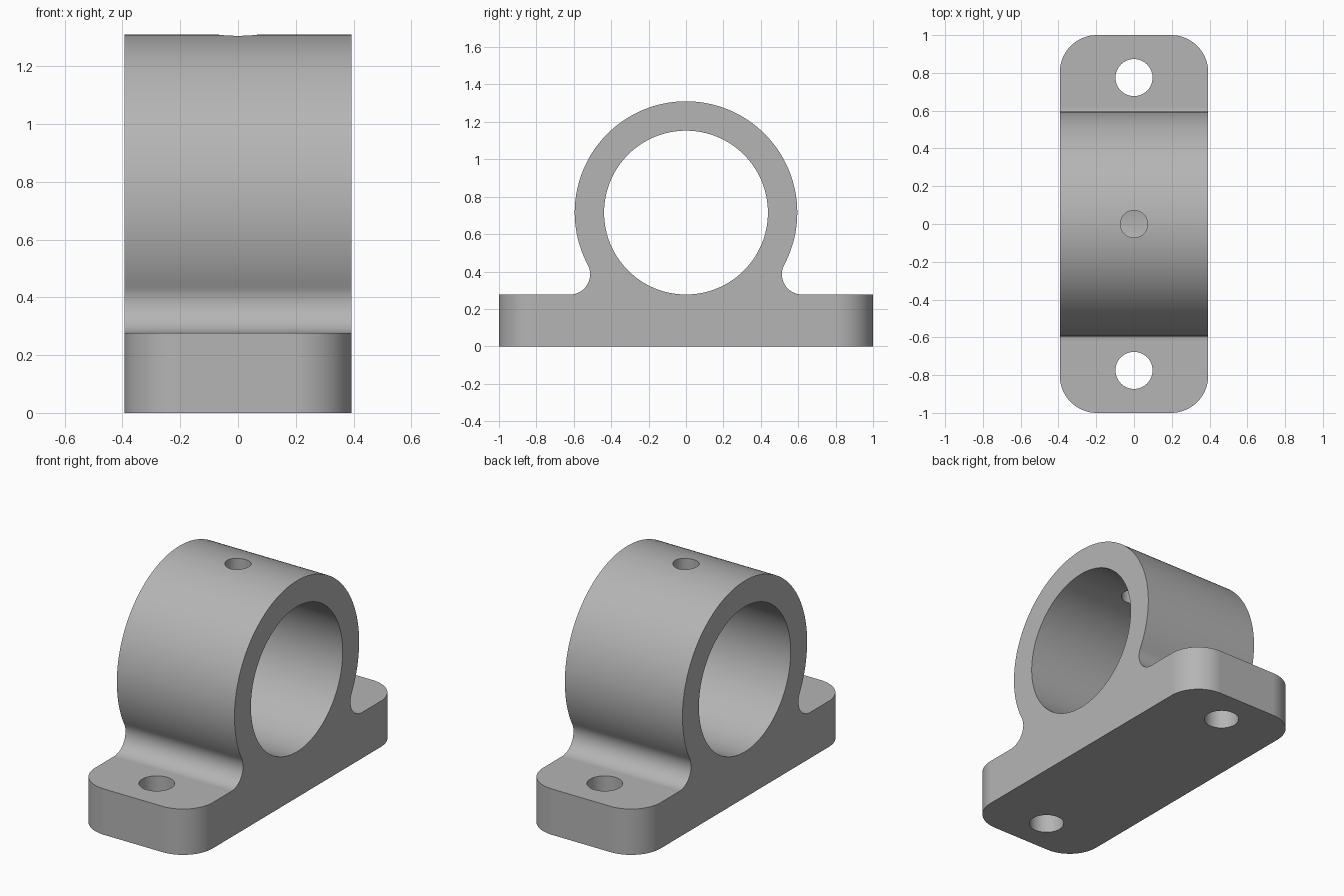
import bpy, bmesh, math
from mathutils import Vector

if "Cube" in bpy.data.objects:
    bpy.data.objects.remove(bpy.data.objects["Cube"])

HALF_X, PLATE_H = 0.393, 0.277
RING_Z, RING_R, BORE_R = 0.715, 0.595, 0.438
FILLET, CORNER = 0.108, 0.197

metal = bpy.data.materials.new("plain grey")
metal.diffuse_color = (0.46, 0.46, 0.46, 1)
metal.use_nodes = True
metal.node_tree.nodes["Principled BSDF"].inputs["Base Color"].default_value = metal.diffuse_color


def arc(cy, cz, r, a0, a1, n):
    return [(cy + r * math.cos(a0 + (a1 - a0) * i / n),
             cz + r * math.sin(a0 + (a1 - a0) * i / n)) for i in range(n + 1)]


# Right half of the side profile: plate end, fillet, ring up to the crown
fz = PLATE_H + FILLET
fy = math.sqrt((RING_R + FILLET) ** 2 - (RING_Z - fz) ** 2)
tangent = math.atan2(fz - RING_Z, fy)
half = [(1, 0), (1, PLATE_H)]
half += arc(fy, fz, FILLET, 1.5 * math.pi, math.pi + tangent, 20)
half += arc(0, RING_Z, RING_R, tangent, math.pi / 2, 56)[1:]
profile = half + [(-y, z) for y, z in reversed(half[:-1])]

# Extrude the profile across the width and round the plate corners
bm = bmesh.new()
face = bm.faces.new([bm.verts.new((-HALF_X, y, z)) for y, z in profile])
ext = bmesh.ops.extrude_face_region(bm, geom=[face])
bmesh.ops.translate(bm, vec=(2 * HALF_X, 0, 0),
                    verts=[v for v in ext["geom"] if isinstance(v, bmesh.types.BMVert)])
bmesh.ops.recalc_face_normals(bm, faces=bm.faces)
corners = [e for e in bm.edges
           if all(abs(v.co.y) > 0.999 for v in e.verts)
           and abs(e.verts[0].co.z - e.verts[1].co.z) > 0.1]
bmesh.ops.bevel(bm, geom=corners, offset=CORNER, offset_type='OFFSET',
                segments=16, profile=0.5, affect='EDGES')
mesh = bpy.data.meshes.new("bearing_bracket")
bm.to_mesh(mesh)
bm.free()
bracket = bpy.data.objects.new("bearing_bracket", mesh)
bpy.context.collection.objects.link(bracket)
mesh.materials.append(metal)


def drill(name, r, depth, loc, rot=(0, 0, 0), sides=48):
    """Cut a round hole through the bracket."""
    bpy.ops.mesh.primitive_cylinder_add(vertices=sides, radius=r, depth=depth,
                                        location=loc, rotation=rot)
    cutter = bpy.context.object
    cutter.name = name
    cutter.hide_render = True
    cutter.data.materials.append(metal)
    mod = bracket.modifiers.new(name, 'BOOLEAN')
    mod.operation, mod.solver, mod.object = 'DIFFERENCE', 'EXACT', cutter
    bpy.context.view_layer.objects.active = bracket
    bpy.ops.object.modifier_apply(modifier=mod.name)
    bpy.data.objects.remove(cutter)


# Shaft bore, two bolt holes and the oil hole in the crown
drill("shaft_bore", BORE_R, 2, (0, 0, RING_Z), (0, math.pi / 2, 0), 128)
for side in (-1, 1):
    drill("bolt_hole", 0.098, 1, (0, side * 0.775, 0))
drill("oil_hole", 0.072, 0.6, (0, 0, 1.25))

# Smooth curved faces, keep flat faces crisp
bpy.ops.object.select_all(action='DESELECT')
bracket.select_set(True)
bpy.context.view_layer.objects.active = bracket
bpy.ops.object.shade_smooth_by_angle(angle=math.radians(30))
weighted = bracket.modifiers.new("flat_face_normals", 'WEIGHTED_NORMAL')
weighted.keep_sharp = True
